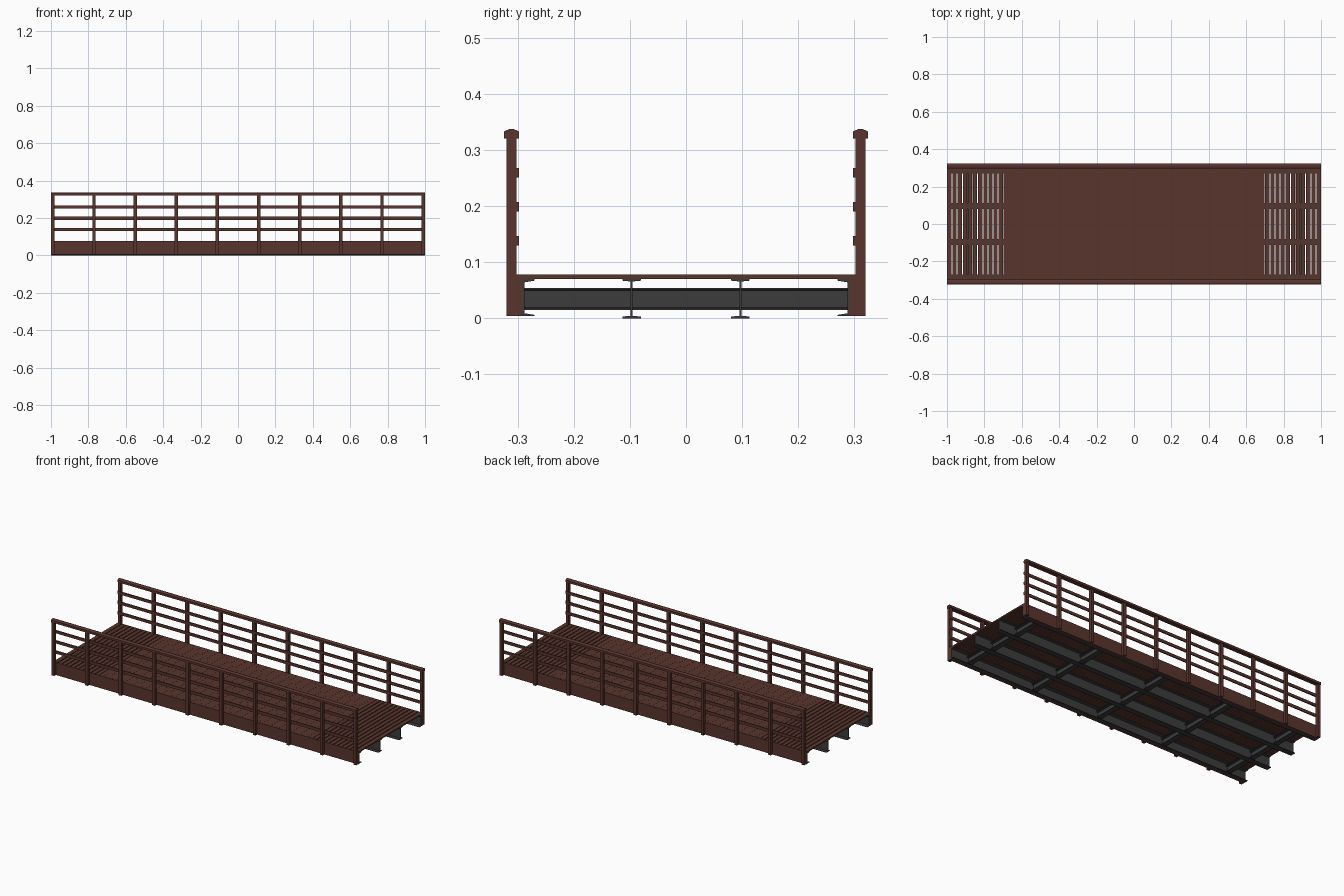
import bpy, bmesh

if "Cube" in bpy.data.objects:
    bpy.data.objects.remove(bpy.data.objects["Cube"])


def material(name, rgb):
    m = bpy.data.materials.new(name)
    m.diffuse_color = (*rgb, 1)
    m.use_nodes = True
    m.node_tree.nodes["Principled BSDF"].inputs["Base Color"].default_value = m.diffuse_color
    return m


brown = material("brown_wood", (0.100, 0.036, 0.027))
grey = material("charcoal_steel", (0.045, 0.045, 0.045))


def finish(name, bm, mat):
    bmesh.ops.recalc_face_normals(bm, faces=bm.faces)
    me = bpy.data.meshes.new(name)
    bm.to_mesh(me)
    bm.free()
    me.materials.append(mat)
    ob = bpy.data.objects.new(name, me)
    bpy.context.collection.objects.link(ob)
    return ob


def prism(bm, profile, a, b, axis="x"):
    """Extrude a closed profile (u, z) from a to b along x or y."""
    def place(t, u, z):
        return (t, u, z) if axis == "x" else (u, t, z)
    ends = [[bm.verts.new(place(t, u, z)) for u, z in profile] for t in (a, b)]
    n = len(profile)
    bm.faces.new(ends[0])
    bm.faces.new(ends[1])
    for i in range(n):
        j = (i + 1) % n
        bm.faces.new((ends[0][i], ends[0][j], ends[1][j], ends[1][i]))


def rect(u0, u1, z0, z1):
    return [(u0, z0), (u1, z0), (u1, z1), (u0, z1)]


def i_profile(c, w, z0, z1, tf, tw):
    """I-beam section centred on c."""
    half = [(tw, z0 + tf * 1.5), (w, z0 + tf), (w, z0)]
    top = [(w, z1), (w, z1 - tf), (tw, z1 - tf * 1.5)]
    right = half[::-1] + top[::-1]
    left = [(-u, z) for u, z in reversed(right)]
    return [(c + u, z) for u, z in right + left]


DECK_LOW, DECK_TOP = 0.070, 0.078

# deck planks: open gaps at both ends, tight boards in the middle
bm = bmesh.new()
count = 73
pitch = 2 / count
for i in range(count):
    c = -1 + pitch * (i + 0.5)
    gap = 0.005 if abs(c) > 0.7 else 0.0004
    x0 = c - pitch / 2 + (gap / 2 if i else 0)
    x1 = c + pitch / 2 - (gap / 2 if i < count - 1 else 0)
    prism(bm, rect(x0, x1, DECK_LOW, DECK_TOP), -0.302, 0.302, "y")
finish("deck_planks", bm, brown)

# two long I-beams below the deck
for n, y in (("front", -0.097), ("back", 0.097)):
    bm = bmesh.new()
    prism(bm, i_profile(y, 0.0165, 0.0, DECK_LOW, 0.003, 0.0015), -1, 1)
    finish(n + "_main_beam", bm, grey)

# cross beams between the edge channels
bm = bmesh.new()
for i in range(5):
    x = -0.88 + 0.44 * i
    prism(bm, i_profile(x, 0.016, 0.015, 0.054, 0.003, 0.002), -0.289, 0.289, "y")
finish("cross_beams", bm, grey)

for n, s in (("front", -1), ("back", 1)):
    # steel edge channel, open to the inside
    bm = bmesh.new()
    ch = [(0.291, 0.004), (0.270, 0.004), (0.270, 0.006), (0.288, 0.009),
          (0.288, 0.064), (0.270, 0.067), (0.270, DECK_LOW), (0.291, DECK_LOW)]
    prism(bm, [(s * u, z) for u, z in ch], -1, 1)
    finish(n + "_edge_channel", bm, grey)

    # side fascia board
    bm = bmesh.new()
    prism(bm, rect(s * 0.288, s * 0.303, 0.004, DECK_LOW), -1, 1)
    prism(bm, rect(s * 0.302, s * 0.304, 0.004, DECK_TOP), -1, 1)
    finish(n + "_fascia", bm, brown)

    # railing posts
    bm = bmesh.new()
    for i in range(10):
        x = -0.99 + 0.22 * i
        prism(bm, rect(s * 0.3025, s * 0.320, 0.004, 0.325), x - 0.009, x + 0.009)
    finish(n + "_posts", bm, brown)

    # three horizontal rails on the inner face of the posts
    bm = bmesh.new()
    for z in (0.138, 0.199, 0.259):
        prism(bm, rect(s * 0.2975, s * 0.3035, z - 0.0085, z + 0.0085), -1, 1)
    finish(n + "_rails", bm, brown)

    # handrail with a shallow peaked top
    bm = bmesh.new()
    cap = [(0.2975, 0.320), (0.3245, 0.320), (0.3245, 0.333),
           (0.315, 0.337), (0.307, 0.337), (0.2975, 0.333)]
    prism(bm, [(s * u, z) for u, z in cap], -1, 1)
    finish(n + "_handrail", bm, brown)
